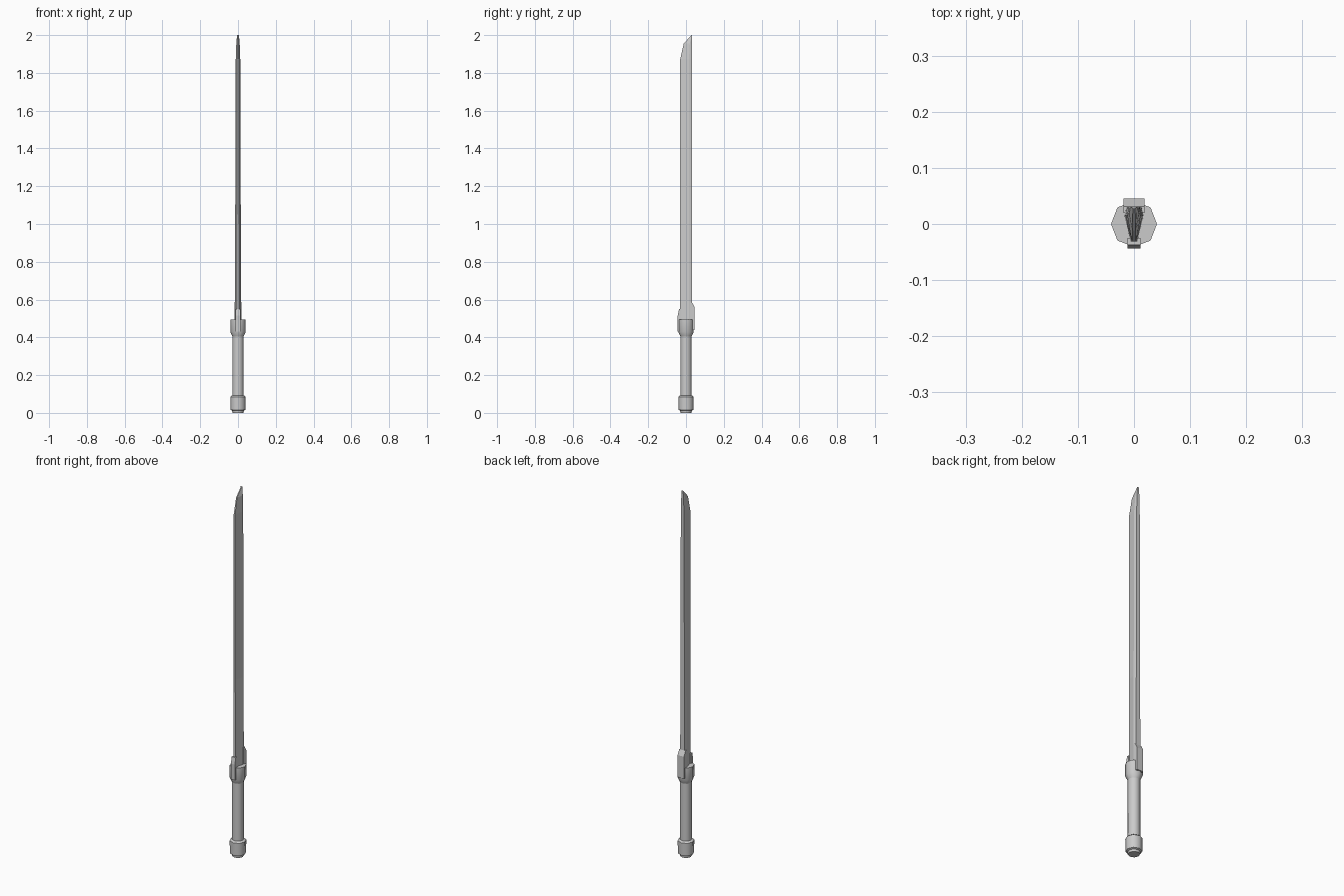
import bpy, bmesh

if "Cube" in bpy.data.objects:
    bpy.data.objects.remove(bpy.data.objects["Cube"])


def make_object(name, verts, faces, smooth=False):
    mesh = bpy.data.meshes.new(name)
    mesh.from_pydata(verts, [], faces)
    bm = bmesh.new()
    bm.from_mesh(mesh)
    bmesh.ops.recalc_face_normals(bm, faces=bm.faces)
    bm.to_mesh(mesh)
    bm.free()
    ob = bpy.data.objects.new(name, mesh)
    bpy.context.collection.objects.link(ob)
    if smooth:
        bpy.ops.object.select_all(action='DESELECT')
        ob.select_set(True)
        bpy.context.view_layer.objects.active = ob
        bpy.ops.object.shade_smooth_by_angle(angle=0.85)
    return ob


def loft(name, rings, smooth=False):
    """Join equal-sized rings of points and cap both ends."""
    n = len(rings[0])
    verts = [p for ring in rings for p in ring]
    faces = [(k * n + i, k * n + (i + 1) % n, (k + 1) * n + (i + 1) % n, (k + 1) * n + i)
             for k in range(len(rings) - 1) for i in range(n)]
    last = (len(rings) - 1) * n
    faces += [tuple(reversed(range(n))), tuple(range(last, last + n))]
    return make_object(name, verts, faces, smooth)


# Eight-sided unit cross-section shared by all grip parts
OCT = [(1, 0), (.72, .72), (0, 1), (-.72, .72), (-1, 0), (-.72, -.72), (0, -1), (.72, -.72)]


def turned(name, profile):
    return loft(name, [[(x * r, y * r, z) for x, y in OCT] for r, z in profile], True)


# Handle
turned("pommel", [(.029, 0), (.031, .012), (.040, .016), (.041, .085), (.032, .092)])
turned("grip", [(.030, .085), (.030, .415)])
turned("collar", [(.030, .405), (.041, .43), (.041, .495)])


# Blade: wedge section, thick spine at the back and a narrow edge in front
def blade_ring(z_front, z_back, y_front, t_back, t_front):
    yb = .031
    ym = y_front + (yb - y_front) * .75
    zm = z_front + (z_back - z_front) * .75
    return [(-t_front, y_front, z_front), (t_front, y_front, z_front),
            (t_back, ym, zm), (t_back * .8, yb, z_back),
            (-t_back * .8, yb, z_back), (-t_back, ym, zm)]


loft("blade", [
    blade_ring(.46, .46, -.031, .017, .006),
    blade_ring(.97, .97, -.031, .015, .005),
    blade_ring(1.87, 1.87, -.031, .012, .004),
    blade_ring(1.955, 1.955, -.012, .009, .003),
    blade_ring(1.999, 2.0, .028, .005, .002),
])


# Guard blocks: side profile (y, z) extruded across x
def slab(name, profile, half):
    return loft(name, [[(x, y, z) for y, z in profile] for x in (-half, half)])


slab("back_guard", [(.020, .44), (.045, .44), (.045, .56), (.031, .587), (.020, .587)], .019)
slab("front_guard", [(-.025, .43), (-.044, .43), (-.044, .515), (-.037, .55), (-.025, .55)], .012)
